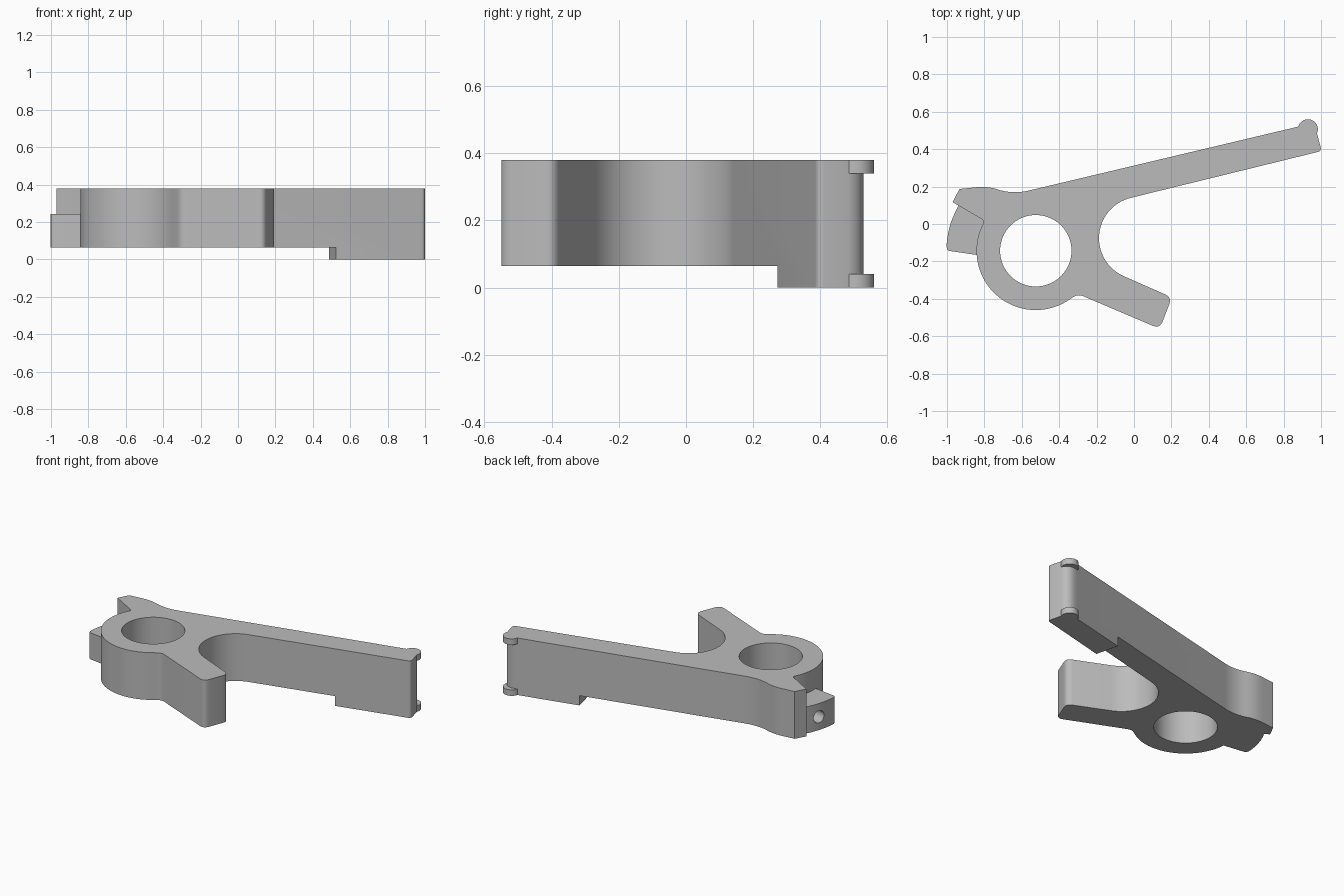
import bpy
import bmesh
from math import sin, cos, radians
from mathutils import Matrix, Vector

TOP, BASE = 0.38, 0.065
HUB = (-0.525, -0.143)

old = bpy.data.objects.get("Cube")
if old:
    bpy.data.objects.remove(old, do_unlink=True)

grey = bpy.data.materials.new("plain grey")
grey.use_nodes = True
grey.diffuse_color = (0.5, 0.5, 0.5, 1)
grey.node_tree.nodes["Principled BSDF"].inputs["Base Color"].default_value = (0.5, 0.5, 0.5, 1)


def arc(centre, r, start, end, n):
    """Points along an arc, angles in degrees."""
    angles = [radians(start + (end - start) * i / n) for i in range(n + 1)]
    return [(centre[0] + r * cos(a), centre[1] + r * sin(a)) for a in angles]


def rounded(before, corner, after, r, n=5):
    """Soft corner: a quadratic curve starting r away from the corner."""
    b, c, a = Vector(before), Vector(corner), Vector(after)
    p, q = c + (b - c).normalized() * r, c + (a - c).normalized() * r
    return [tuple(p * (1 - t) ** 2 + c * 2 * t * (1 - t) + q * t * t)
            for t in (i / n for i in range(n + 1))]


def prism(name, outline, z0, z1):
    """Upright solid from a flat outline."""
    bm = bmesh.new()
    face = bm.faces.new([bm.verts.new((x, y, z0)) for x, y in outline])
    new = bmesh.ops.extrude_face_region(bm, geom=[face])["geom"]
    bmesh.ops.translate(bm, vec=(0, 0, z1 - z0),
                        verts=[g for g in new if isinstance(g, bmesh.types.BMVert)])
    bmesh.ops.recalc_face_normals(bm, faces=bm.faces)
    mesh = bpy.data.meshes.new(name)
    bm.to_mesh(mesh)
    bm.free()
    mesh.materials.append(grey)
    obj = bpy.data.objects.new(name, mesh)
    bpy.context.collection.objects.link(obj)
    return obj


def combine(target, tool, operation):
    """Apply a boolean and discard the tool."""
    mod = target.modifiers.new("combine", 'BOOLEAN')
    mod.operation, mod.object, mod.solver = operation, tool, 'EXACT'
    bpy.context.view_layer.objects.active = target
    bpy.ops.object.modifier_apply(modifier=mod.name)
    bpy.data.objects.remove(tool, do_unlink=True)


# Lever outline: hub, claw, long arm, fork and short leg
outline = arc(HUB, 0.317, -55, -203, 40)
outline += rounded((-0.815, -0.01), (-0.795, 0.015), (-0.97, 0.117), 0.025)
outline += [(-0.97, 0.117), (-0.933, 0.187)]
outline += rounded((-0.933, 0.187), (-0.785, 0.203), (-0.7, 0.176), 0.06)
outline += rounded((-0.785, 0.203), (-0.65, 0.158), (0.875, 0.52), 0.09, 8)
outline += rounded((0.86, 0.517), (0.965, 0.54), (1.003, 0.39), 0.07, 6)
outline += rounded((0.965, 0.54), (1.003, 0.39), (-0.016, 0.147), 0.022)
outline += arc((0.035, -0.076), 0.222, 103.4, 247, 30)
outline += rounded((-0.052, -0.282), (0.203, -0.392), (0.138, -0.56), 0.04)
outline += rounded((0.203, -0.392), (0.138, -0.56), (-0.29, -0.38), 0.04)
outline += rounded((0.138, -0.56), (-0.3, -0.374), (-0.343, -0.403), 0.03)
body = prism("lever_body", outline, 0, TOP)

# Small round lugs at the arm tip
for z in (0, TOP - 0.04):
    combine(body, prism("tip_lug", arc((0.93, 0.507), 0.053, 0, 350, 35), z, z + 0.04), 'UNION')

# Raised underside everywhere but the outer arm
under = [(-1.2, -0.8), (0.78, -0.8), (0.525, 0.265), (0.42, 0.7), (-1.2, 0.7)]
combine(body, prism("underside_cutter", under, -0.2, BASE), 'DIFFERENCE')

# Half-height side block with a radial drilled hole
block = arc(HUB, 0.478, 149, 178, 14)
block += rounded((-1.002, -0.11), (-1.0, -0.142), (-0.842, -0.165), 0.015)
block += [(-0.83, -0.167)] + arc(HUB, 0.26, 184, 149, 8)
combine(body, prism("side_block", block, BASE, 0.242), 'UNION')

drill = prism("drill", arc((0, 0), 0.04, 0, 348.75, 31), 0.36, 0.6)
aim = Vector((-0.98 - HUB[0], 0.0 - HUB[1], 0)).normalized()
drill.data.transform(Matrix.Translation((*HUB, 0.153))
                     @ aim.to_track_quat('Z', 'Y').to_matrix().to_4x4())
combine(body, drill, 'DIFFERENCE')

# Main pivot bore
combine(body, prism("bore_cutter", arc(HUB, 0.191, 0, 354.375, 63), -0.1, 0.6), 'DIFFERENCE')

bpy.ops.object.select_all(action='DESELECT')
body.select_set(True)
bpy.context.view_layer.objects.active = body
bpy.ops.object.shade_smooth_by_angle(angle=radians(30))
